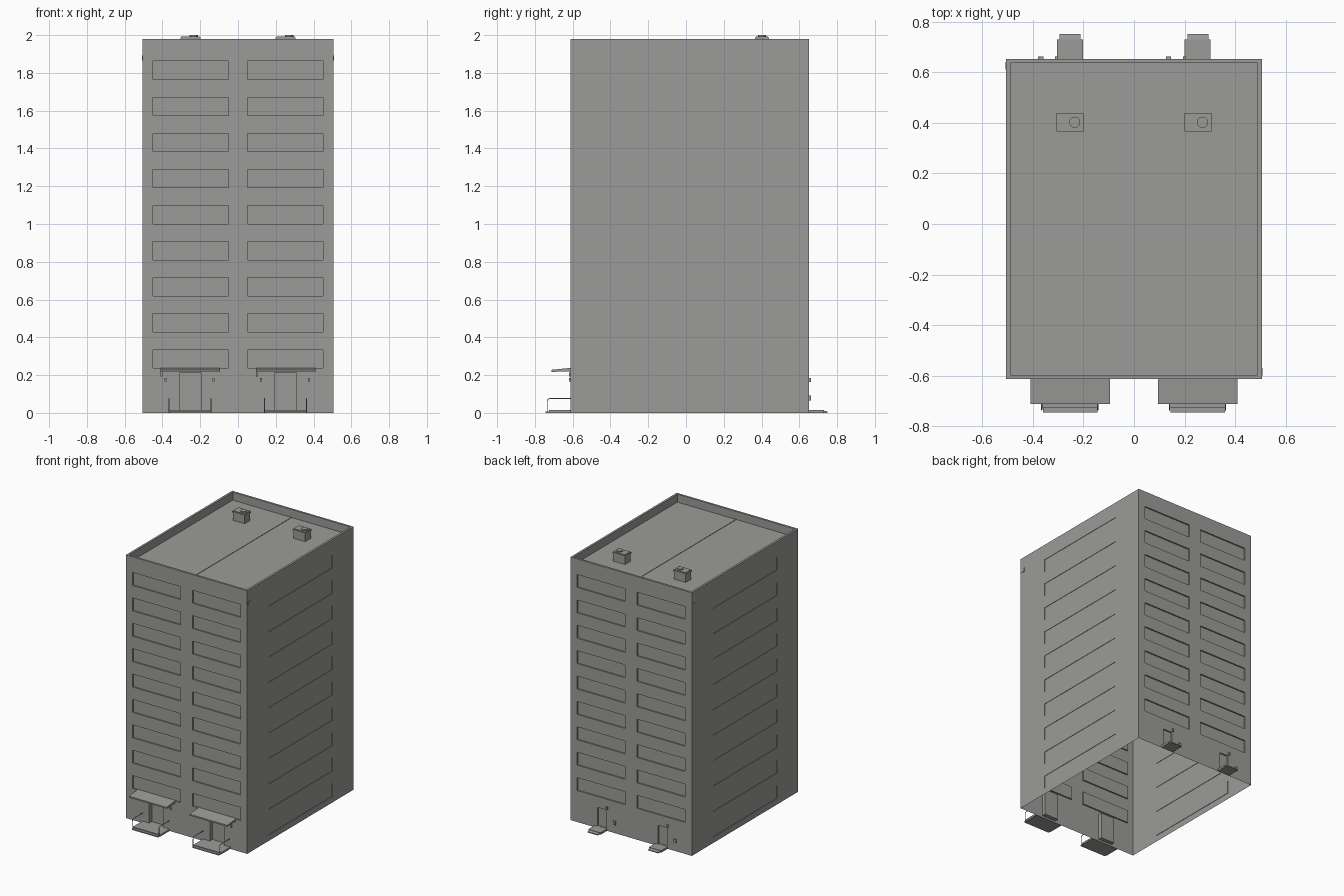
import bpy, bmesh
from mathutils import Vector

if "Cube" in bpy.data.objects:
    bpy.data.objects.remove(bpy.data.objects["Cube"])

concrete = bpy.data.materials.new("concrete_grey")
concrete.use_nodes = True
GREY = (0.33, 0.33, 0.32, 1)
concrete.diffuse_color = GREY
concrete.node_tree.nodes["Principled BSDF"].inputs["Base Color"].default_value = GREY

X, Y0, Y1 = 0.505, -0.612, 0.652      # outer wall limits
TOP, ROOF, FLOOR = 1.98, 1.92, 0.191  # parapet top, roof level, storey height
UP = Vector((0, 0, 1))
SECTIONS = (-0.2525, 0.2525)          # centres of the two stair sections


def finish(name, bm):
    mesh = bpy.data.meshes.new(name)
    bm.to_mesh(mesh)
    bm.free()
    mesh.materials.append(concrete)
    obj = bpy.data.objects.new(name, mesh)
    bpy.context.collection.objects.link(obj)
    return obj


def box(name, x0, x1, y0, y1, z0, z1):
    bm = bmesh.new()
    bmesh.ops.create_cube(bm, size=1)
    for v in bm.verts:
        v.co = ((x0 + x1) / 2 + v.co.x * (x1 - x0),
                (y0 + y1) / 2 + v.co.y * (y1 - y0),
                (z0 + z1) / 2 + v.co.z * (z1 - z0))
    return finish(name, bm)


def extrude_x(name, profile, x0, x1):
    bm = bmesh.new()
    face = bm.faces.new([bm.verts.new((x0, y, z)) for y, z in profile])
    ext = bmesh.ops.extrude_face_region(bm, geom=[face])
    moved = [g for g in ext["geom"] if isinstance(g, bmesh.types.BMVert)]
    bmesh.ops.translate(bm, verts=moved, vec=(x1 - x0, 0, 0))
    bmesh.ops.recalc_face_normals(bm, faces=bm.faces)
    return finish(name, bm)


def wall(name, origin, u, width, recesses):
    """Single-skin wall with rectangular recesses (u0, u1, z0, z1, depth)."""
    origin, u = Vector(origin), Vector(u)
    inward = -u.cross(UP)
    us = sorted({0, width} | {r[i] for r in recesses for i in (0, 1)})
    zs = sorted({0, TOP} | {r[i] for r in recesses for i in (2, 3)})
    bm = bmesh.new()

    def quad(*pts):
        bm.faces.new([bm.verts.new(origin + u * a + UP * z + inward * d) for a, z, d in pts])

    def depth(i, j):
        a, z = (us[i] + us[i + 1]) / 2, (zs[j] + zs[j + 1]) / 2
        for u0, u1, z0, z1, d in recesses:
            if u0 < a < u1 and z0 < z < z1:
                return d
        return 0

    for i in range(len(us) - 1):
        for j in range(len(zs) - 1):
            a0, a1, z0, z1, d = us[i], us[i + 1], zs[j], zs[j + 1], depth(i, j)
            quad((a0, z0, d), (a1, z0, d), (a1, z1, d), (a0, z1, d))
            if i and depth(i - 1, j) != d:      # jambs
                p = depth(i - 1, j)
                quad((a0, z0, p), (a0, z0, d), (a0, z1, d), (a0, z1, p))
            if j and depth(i, j - 1) != d:      # sills and heads
                p = depth(i, j - 1)
                quad((a0, z0, p), (a1, z0, p), (a1, z0, d), (a0, z0, d))
    bmesh.ops.remove_doubles(bm, verts=bm.verts, dist=0.0001)
    return finish(name, bm)


# Window bands, ten storeys on the sides and nine above the entrances
def band(u0, u1, storey, d):
    z = 0.046 + storey * FLOOR
    return (u0, u1, z, z + 0.097, d)


long_bands = [(X - 0.45, X - 0.05), (X + 0.05, X + 0.45)]
end_windows = [band(a, b, s, 0.01) for s in range(1, 10) for a, b in long_bands]
front_doors = [(X + c - 0.058, X + c + 0.058, 0.014, 0.21, 0.03) for c in SECTIONS]
back_doors = [(X - c - 0.028, X - c + 0.045, 0.016, 0.155, 0.01) for c in SECTIONS]

wall("front_wall", (-X, Y0, 0), (1, 0, 0), 2 * X, end_windows + front_doors)
wall("back_wall", (X, Y1, 0), (-1, 0, 0), 2 * X, end_windows + back_doors)
depth_y = Y1 - Y0
wall("right_wall", (X, Y0, 0), (0, 1, 0), depth_y,
     [band(0.255, 1.015, s, 0.003) for s in range(10)])
wall("left_wall", (-X, Y1, 0), (0, -1, 0), depth_y,
     [band(0.25, 1.01, s, 0.003) for s in range(10)])

# Parapet ring and sunken roof
bm = bmesh.new()
rings = []
for inset, z in ((0, TOP), (0.016, TOP), (0.016, ROOF)):
    x, a, b = X - inset, Y0 + inset, Y1 - inset
    rings.append([bm.verts.new(p) for p in ((-x, a, z), (x, a, z), (x, b, z), (-x, b, z))])
for low, high in zip(rings, rings[1:]):
    for i in range(4):
        k = (i + 1) % 4
        bm.faces.new((low[i], low[k], high[k], high[i]))
bm.faces.new(rings[-1])
finish("roof_and_parapet", bm)
box("roof_seam", -0.002, 0.002, Y0 + 0.016, Y1 - 0.016, ROOF, ROOF + 0.003)

# Corner number plates
box("right_corner_plate", X, X + 0.003, Y0 + 0.012, Y0 + 0.042, 1.865, 1.893)
box("left_corner_plate", -X - 0.003, -X, Y1 - 0.042, Y1 - 0.012, 1.865, 1.893)

for side, c in zip(("left", "right"), SECTIONS):
    # Roof ventilation housing
    box(side + "_vent_body", c - 0.049, c + 0.049, 0.369, 0.435, ROOF, 1.98)
    box(side + "_vent_cap", c - 0.053, c + 0.053, 0.365, 0.439, 1.978, 1.988)
    box(side + "_vent_lid", c - 0.048, c + 0.048, 0.37, 0.434, 1.988, 1.993)
    bpy.ops.mesh.primitive_cylinder_add(vertices=20, radius=0.022, depth=0.012,
                                        location=(c + 0.018, 0.402, 1.994))
    pipe = bpy.context.object
    pipe.name = side + "_vent_pipe"
    pipe.data.materials.append(concrete)
    bpy.ops.object.shade_smooth_by_angle()

    # Front entrance: canopy, porch, step and handrails
    extrude_x(side + "_canopy", [(Y0, 0.238), (-0.712, 0.228), (-0.712, 0.217), (Y0, 0.22)],
              c - 0.157, c + 0.157)
    box(side + "_porch", c - 0.115, c + 0.112, -0.726, Y0, 0, 0.014)
    box(side + "_porch_step", c - 0.108, c + 0.108, -0.745, -0.726, 0, 0.008)
    for end, x in (("inner", c + 0.109), ("outer", c - 0.112)):
        curve = bpy.data.curves.new(side + "_" + end + "_handrail", "CURVE")
        curve.dimensions = "3D"
        curve.bevel_depth = 0.0025
        curve.bevel_resolution = 1
        path = curve.splines.new("POLY")
        points = [(Y0, 0.076), (-0.722, 0.076), (-0.731, 0.072), (-0.735, 0.063), (-0.735, 0)]
        path.points.add(len(points) - 1)
        for p, (y, z) in zip(path.points, points):
            p.co = (x, y, z, 1)
        curve.materials.append(concrete)
        bpy.context.collection.objects.link(bpy.data.objects.new(curve.name, curve))

    # Small fittings beside the front door
    for label, x, z in (("sign", -0.152, 0.203), ("outer_lamp", -0.131, 0.175),
                        ("inner_lamp", 0.123, 0.175)):
        box(f"{side}_{label}", c + x - 0.005, c + x + 0.005, Y0 - 0.008, Y0, z - 0.01, z + 0.01)

    # Back entrance: landing, sloped step, lamp and junction box
    box(side + "_back_landing", c - 0.052, c + 0.05, Y1, 0.73, 0, 0.015)
    extrude_x(side + "_back_step", [(0.73, 0), (0.73, 0.012), (0.75, 0.007), (0.75, 0)],
              c - 0.042, c + 0.042)
    box(side + "_back_lamp", c - 0.059, c - 0.047, Y1, Y1 + 0.009, 0.164, 0.184)
    box(side + "_junction_box", c - 0.126, c - 0.106, Y1, Y1 + 0.009, 0.065, 0.092)
